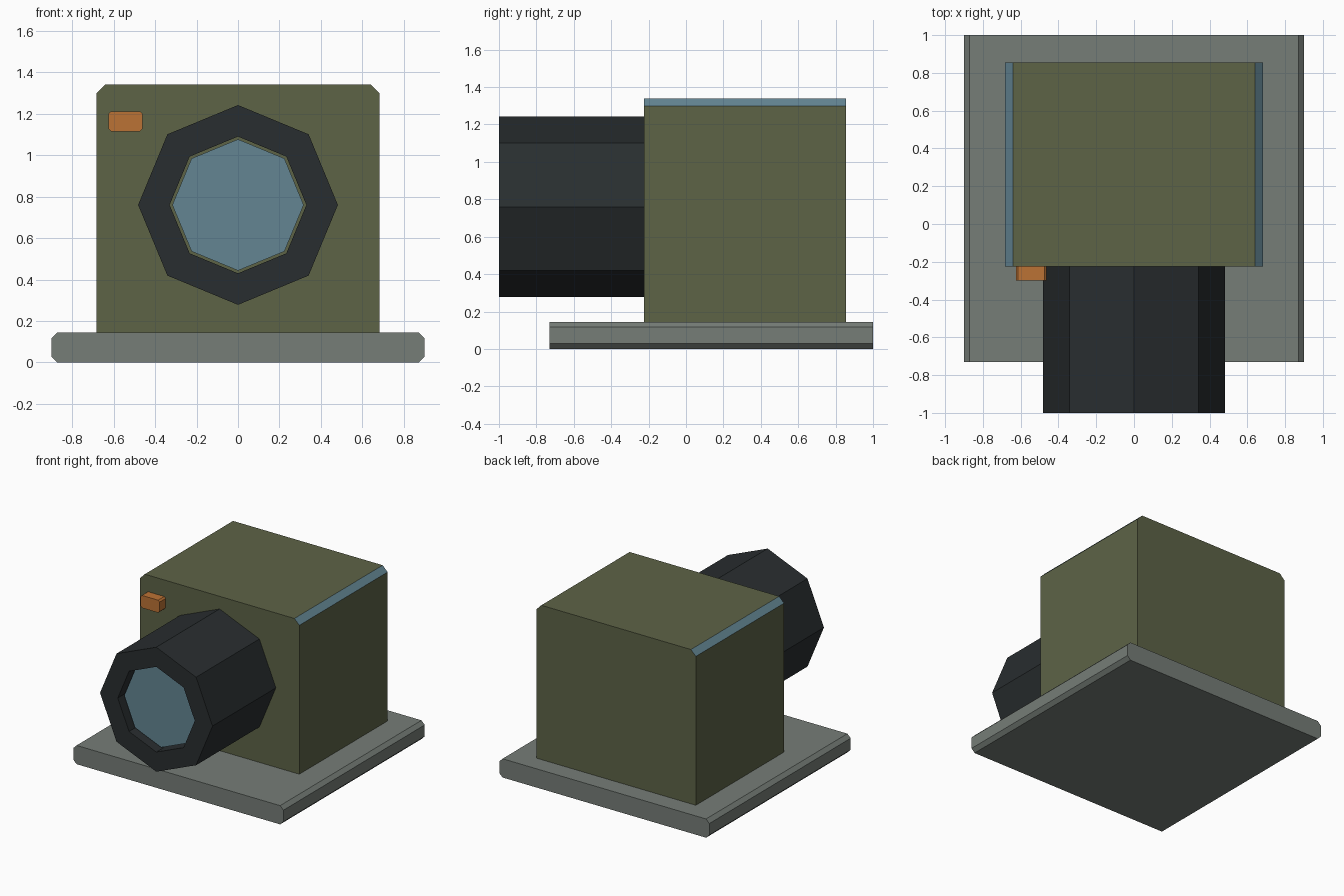
import bpy, bmesh
from math import sin, cos, pi

if "Cube" in bpy.data.objects:
    bpy.data.objects.remove(bpy.data.objects["Cube"])


def material(name, rgb):
    m = bpy.data.materials.new(name)
    m.diffuse_color = (*rgb, 1)
    m.use_nodes = True
    m.node_tree.nodes["Principled BSDF"].inputs["Base Color"].default_value = m.diffuse_color
    return m


OLIVE = material("olive", (0.11, 0.125, 0.062))
GLASS = material("glass_blue", (0.125, 0.235, 0.29))
BLACK = material("black", (0.022, 0.027, 0.029))
GREY = material("grey", (0.18, 0.205, 0.185))
ORANGE = material("orange", (0.5, 0.17, 0.035))


def finish(name, bm, *mats):
    bmesh.ops.recalc_face_normals(bm, faces=bm.faces)
    me = bpy.data.meshes.new(name)
    bm.to_mesh(me)
    bm.free()
    for m in mats:
        me.materials.append(m)
    ob = bpy.data.objects.new(name, me)
    bpy.context.collection.objects.link(ob)
    return ob


def prism(name, outline, y0, y1, *mats):
    """Extrude an (x, z) outline along y."""
    bm = bmesh.new()
    face = bm.faces.new([bm.verts.new((x, y0, z)) for x, z in outline])
    ext = bmesh.ops.extrude_face_region(bm, geom=[face], use_keep_orig=True)
    for v in ext["geom"]:
        if isinstance(v, bmesh.types.BMVert):
            v.co.y = y1
    return finish(name, bm, *mats)


def chamfered(x0, x1, z0, z1, top, bottom):
    """Rectangle outline with cut corners."""
    pts = [(x0 + top, z1), (x1 - top, z1), (x1, z1 - top)]
    pts += [(x1, z0 + bottom), (x1 - bottom, z0), (x0 + bottom, z0)] if bottom else [(x1, z0), (x0, z0)]
    if bottom:
        pts.append((x0, z0 + bottom))
    return pts + [(x0, z1 - top)]


def octagon(r, cz=0.76):
    return [(r * cos(k * pi / 4), cz + r * sin(k * pi / 4)) for k in range(8)]


# Base plate
prism("base_plate", chamfered(-0.9, 0.9, 0, 0.145, 0.028, 0.028), -0.73, 1.0, GREY)

# Body, with blue strips on the two sloping top edges
body = prism("body", chamfered(-0.683, 0.683, 0.145, 1.34, 0.042, 0), -0.225, 0.855, OLIVE, GLASS)
for p in body.data.polygons:
    if abs(p.normal.x) > 0.3 and p.normal.z > 0.3:
        p.material_index = 1

# Open eight-sided lens barrel
bm = bmesh.new()
rings = [[bm.verts.new((x, y, z)) for x, z in octagon(r)]
         for r, y in ((0.482, -1.0), (0.482, -0.225), (0.33, -0.225), (0.33, -1.0))]
for i in range(4):
    a, b = rings[i], rings[(i + 1) % 4]
    for k in range(8):
        n = (k + 1) % 8
        bm.faces.new((a[k], a[n], b[n], b[k]))
finish("lens_barrel", bm, BLACK)

# Recessed lens glass
prism("lens_glass", octagon(0.317), -0.94, -0.88, GLASS)

# Indicator button
prism("indicator", chamfered(-0.625, -0.462, 1.115, 1.212, 0.012, 0.012), -0.3, -0.225, ORANGE)
